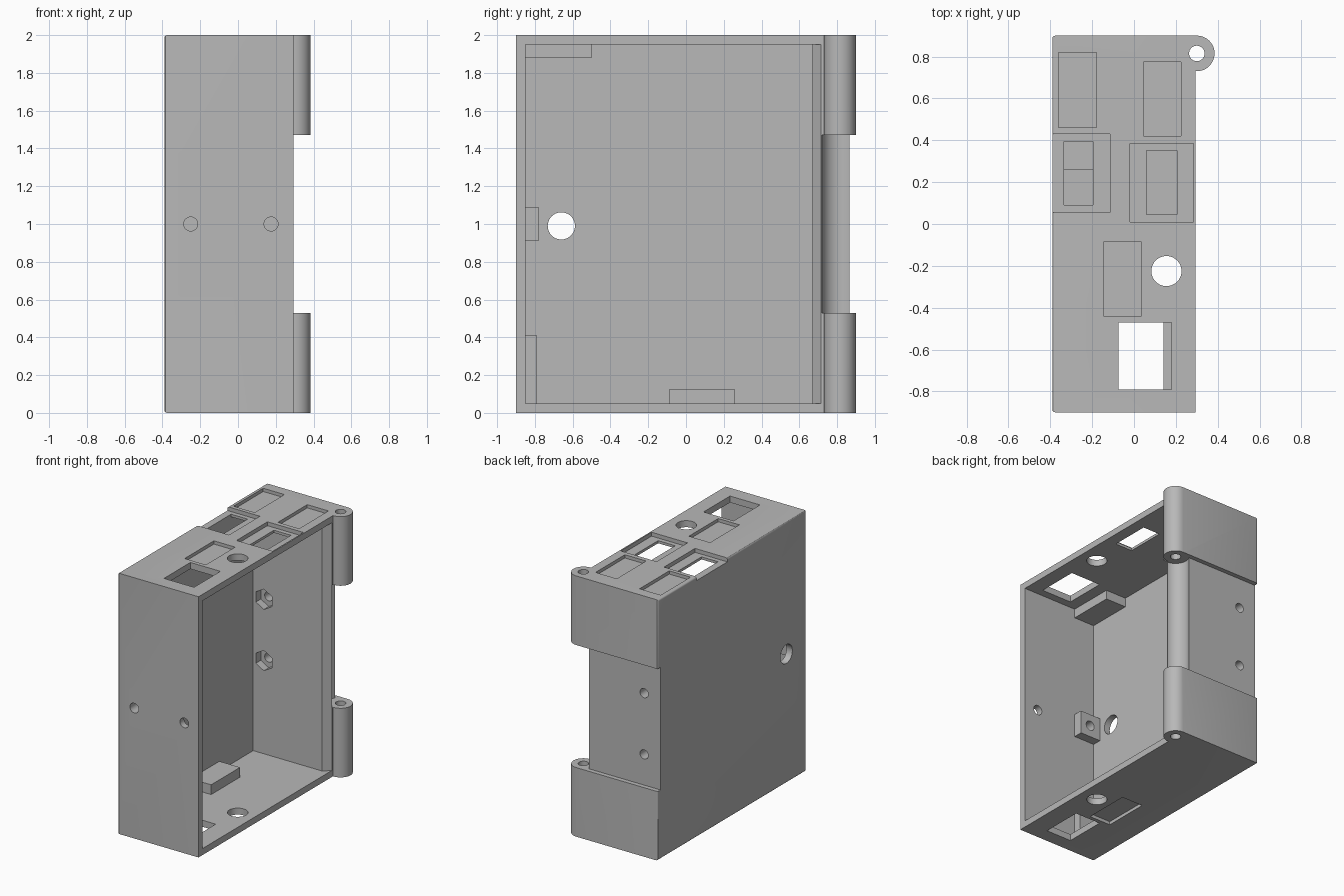
import bpy, bmesh, math

if "Cube" in bpy.data.objects:
    bpy.data.objects.remove(bpy.data.objects["Cube"], do_unlink=True)

grey = bpy.data.materials.new("plain grey")
grey.use_nodes = True
COLOUR = (0.48, 0.48, 0.48, 1)
grey.diffuse_color = COLOUR
grey.node_tree.nodes["Principled BSDF"].inputs["Base Color"].default_value = COLOUR


def circle(u, v, r, n=40, start=0.0, sweep=2 * math.pi):
    return [(u + r * math.cos(start + sweep * i / n),
             v + r * math.sin(start + sweep * i / n)) for i in range(n)]


def rect(u0, u1, v0, v1):
    return [(u0, v0), (u1, v0), (u1, v1), (u0, v1)]


def prism(name, outline, lo, hi, axis="z"):
    """Extrude an outline along an axis; outline is in the other two axes."""
    place = {"z": lambda u, v, w: (u, v, w),
             "y": lambda u, v, w: (u, w, v),
             "x": lambda u, v, w: (w, u, v)}[axis]
    bm = bmesh.new()
    rings = [[bm.verts.new(place(u, v, w)) for u, v in outline] for w in (lo, hi)]
    bm.faces.new(rings[0])
    bm.faces.new(rings[1])
    n = len(outline)
    for i in range(n):
        j = (i + 1) % n
        bm.faces.new((rings[0][i], rings[0][j], rings[1][j], rings[1][i]))
    bmesh.ops.recalc_face_normals(bm, faces=bm.faces)
    mesh = bpy.data.meshes.new(name)
    bm.to_mesh(mesh)
    bm.free()
    mesh.materials.append(grey)
    obj = bpy.data.objects.new(name, mesh)
    bpy.context.scene.collection.objects.link(obj)
    return obj


def activate(obj):
    bpy.ops.object.select_all(action="DESELECT")
    obj.select_set(True)
    bpy.context.view_layer.objects.active = obj


def cut(target, *shape):
    """Subtract a prism from the target."""
    cutter = prism("cutter", *shape)
    cutter.hide_render = True
    activate(target)
    mod = target.modifiers.new("cut", "BOOLEAN")
    mod.operation = "DIFFERENCE"
    mod.solver = "EXACT"
    mod.object = cutter
    bpy.ops.object.modifier_apply(modifier=mod.name)
    bpy.data.objects.remove(cutter, do_unlink=True)


# Case outline with the hinge barrel on its back corner
PIN = (0.3, 0.815)
LEFT, RIGHT, FRONT, BACK = -0.39, 0.295, -0.9, 0.9
barrel = circle(*PIN, 0.085, 24, -math.pi / 2, math.pi)
case = prism("case", [(LEFT, FRONT), (RIGHT, FRONT), (RIGHT, 0.73)] + barrel
             + [(PIN[0], BACK), (LEFT, BACK)], 0, 2)

# Soft edge around the closed side
bm = bmesh.new()
bm.from_mesh(case.data)
rim = [e for e in bm.edges if all(abs(v.co.x - LEFT) < 1e-4 for v in e.verts)]
bmesh.ops.bevel(bm, geom=rim, offset=0.014, segments=3, profile=0.5, affect="EDGES")
bm.to_mesh(case.data)
bm.free()

# Hollow, with a sloped lip beside the hinge
cut(case, [(-0.34, -0.85), (0.32, -0.85), (0.32, 0.715), (RIGHT, 0.715),
           (0.245, 0.67), (-0.34, 0.67)], 0.05, 1.95)

# Hinge gap: shallow back recess, round clearance, pin hole
cut(case, rect(-0.5, 0.5, 0.865, 1), 0.53, 1.47)
cut(case, circle(*PIN, 0.095, 48), 0.53, 1.47)
cut(case, circle(*PIN, 0.037), -0.1, 2.1)

# Shallow pockets in the top and one in the bottom
POCKETS = [(-0.36, -0.18, 0.46, 0.82), (0.045, 0.225, 0.42, 0.775),
           (-0.145, 0.035, -0.44, -0.085)]
for p in POCKETS:
    cut(case, rect(*p), 1.975, 2.1)
cut(case, rect(*POCKETS[2]), -0.1, 0.025)

# Framed windows in the top
for outer, inner in (((-0.5, -0.115, 0.055, 0.43), (-0.335, -0.195, 0.09, 0.395)),
                     ((-0.02, 0.285, 0.01, 0.385), (0.06, 0.205, 0.045, 0.35))):
    cut(case, rect(*outer), 1.97, 2.1)
    cut(case, rect(*inner), 1.9, 2.1)

# Openings through top and bottom
cut(case, rect(-0.075, 0.18, -0.79, -0.47), 1.9, 2.1)
cut(case, rect(-0.075, 0.14, -0.79, -0.47), -0.1, 0.1)
cut(case, circle(0.155, -0.225, 0.072), -0.1, 2.1)

# Round hole in the closed side
cut(case, circle(-0.66, 0.99, 0.072), -0.5, -0.3, "x")

# Screw holes in the front wall
for x in (-0.25, 0.175):
    cut(case, circle(x, 1, 0.037), -1, -0.8, "y")

# Screw holes with hexagonal nut pockets in the back wall
for z in (0.765, 1.235):
    cut(case, circle(-0.25, z, 0.035), 0.6, 1, "y")
    cut(case, circle(-0.25, z, 0.078, 6, math.pi / 2), 0.6, 0.73, "y")

# Blocks inside the case, sunk slightly into the walls
X0, X1 = -0.35, -0.165
floor_block = prism("floor_block", rect(X0, X1, -0.09, 0.26), 0.04, 0.125)
ceiling_block = prism("ceiling_block", rect(X0, X1, -0.86, -0.5), 1.88, 1.96)
front_block = prism("front_block", rect(X0, X1, -0.86, -0.79), 0.04, 0.41)
screw_block = prism("screw_block", rect(X0, X1, -0.855, -0.78), 0.91, 1.09)
cut(screw_block, circle(-0.25, 1, 0.037), -1, -0.7, "y")

for obj in (case, floor_block, ceiling_block, front_block, screw_block):
    activate(obj)
    bpy.ops.object.shade_smooth_by_angle(angle=math.radians(30))
